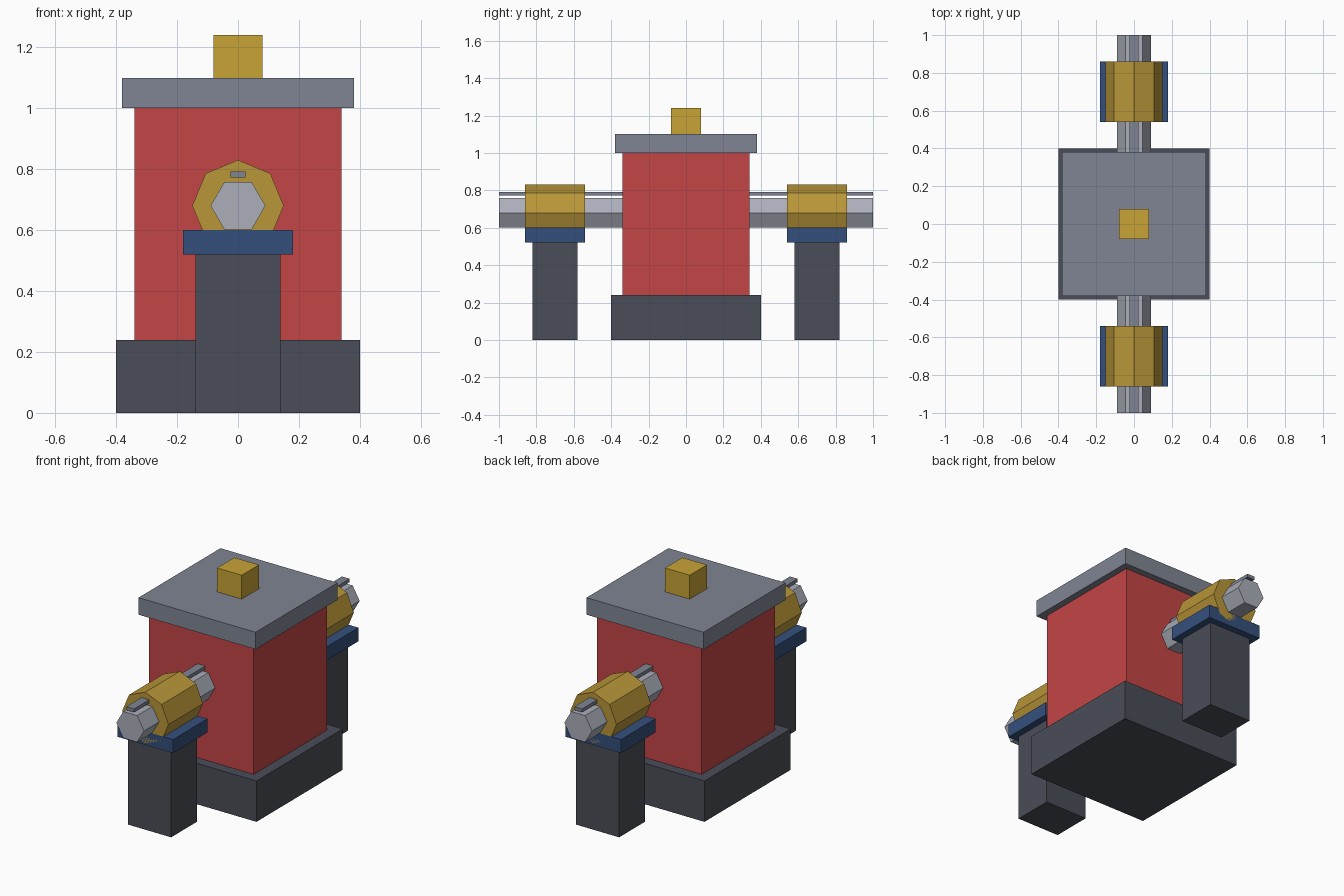
import bpy
from math import radians

cube = bpy.data.objects.get("Cube")
if cube:
    bpy.data.objects.remove(cube, do_unlink=True)


def material(name, rgb):
    m = bpy.data.materials.new(name)
    m.use_nodes = True
    m.diffuse_color = (*rgb, 1)
    m.node_tree.nodes["Principled BSDF"].inputs["Base Color"].default_value = (*rgb, 1)
    return m


DARK = material("dark_iron", (0.067, 0.074, 0.095))
RED = material("red_paint", (0.55, 0.06, 0.06))
STEEL = material("grey_steel", (0.212, 0.235, 0.292))
BRIGHT = material("bright_steel", (0.41, 0.425, 0.49))
BLUE = material("blue_paint", (0.034, 0.078, 0.2))
BRASS = material("brass", (0.58, 0.37, 0.036))
BRONZE = material("bronze", (0.485, 0.305, 0.04))


def finish(name, mat):
    ob = bpy.context.object
    ob.name = ob.data.name = name
    ob.data.materials.append(mat)
    bpy.ops.object.transform_apply(location=False, rotation=True, scale=True)
    return ob


def box(name, mat, width, depth, bottom, top, y=0):
    bpy.ops.mesh.primitive_cube_add(size=1, location=(0, y, (bottom + top) / 2))
    bpy.context.object.scale = (width, depth, top - bottom)
    return finish(name, mat)


def bar(name, mat, sides, radius, length, turn, y=0):
    """Prism lying along y; turn spins its cross-section."""
    bpy.ops.mesh.primitive_cylinder_add(vertices=sides, radius=radius, depth=length)
    ob = bpy.context.object
    ob.rotation_euler.z = radians(turn)
    bpy.ops.object.transform_apply(location=False, rotation=True, scale=False)
    ob.rotation_euler.x = radians(90)
    ob.location = (0, y, AXLE)
    return finish(name, mat)


AXLE = 0.68

# Central housing
box("base", DARK, 0.8, 0.8, 0, 0.24)
box("housing", RED, 0.68, 0.68, 0.24, 1.0)
box("lid", STEEL, 0.76, 0.76, 1.0, 1.1)
box("filler_cap", BRASS, 0.16, 0.16, 1.1, 1.24)

# Hexagonal shaft with its key
bar("shaft", BRIGHT, 6, 0.09, 2, 30)
box("shaft_key", STEEL, 0.05, 2, 0.772, 0.792)

# Bearing stands at both ends
for side, y in (("front", -0.7), ("back", 0.7)):
    box(side + "_post", DARK, 0.28, 0.24, 0, 0.52, y)
    box(side + "_pad", BLUE, 0.36, 0.32, 0.52, 0.6, y)
    bar(side + "_bearing", BRONZE, 8, 0.15, 0.32, 0, y)
